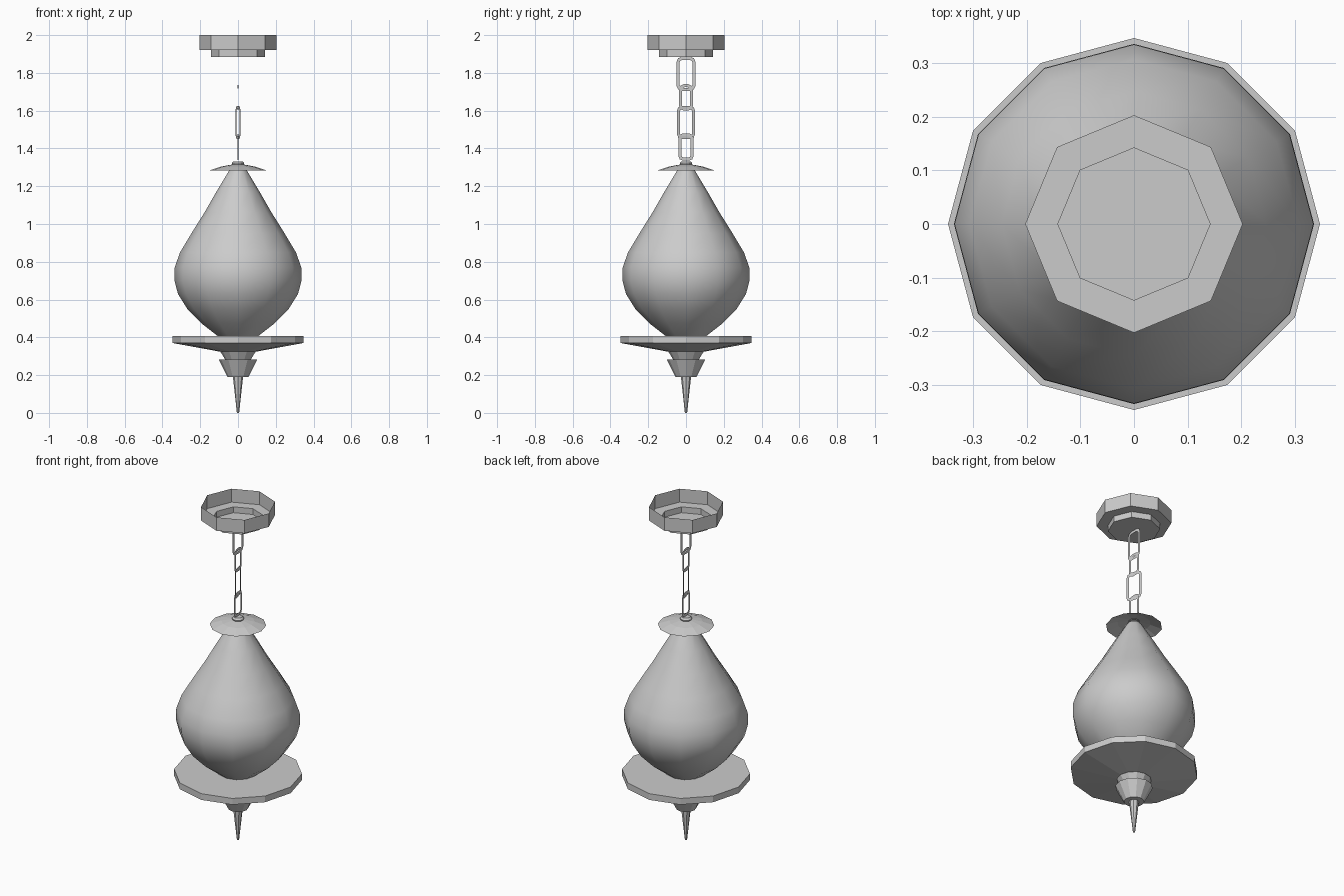
import bpy, bmesh
from math import sin, cos, pi, radians
from mathutils import Vector

if "Cube" in bpy.data.objects:
    bpy.data.objects.remove(bpy.data.objects["Cube"])


def finish(name, bm, smooth=False):
    me = bpy.data.meshes.new(name)
    bm.to_mesh(me)
    bm.free()
    for p in me.polygons:
        p.use_smooth = smooth
    ob = bpy.data.objects.new(name, me)
    bpy.context.collection.objects.link(ob)
    return ob


def lathe(name, profile, sides, cap_start=False, cap_end=False, smooth=False):
    """Revolve (radius, z) points, listed bottom to top, around the z axis."""
    bm = bmesh.new()
    rings = [[bm.verts.new((r * cos(2 * pi * i / sides), r * sin(2 * pi * i / sides), z))
              for i in range(sides)] for r, z in profile]
    for a, b in zip(rings, rings[1:]):
        for i in range(sides):
            j = (i + 1) % sides
            bm.faces.new((a[i], a[j], b[j], b[i]))
    if cap_start:
        bm.faces.new(rings[0][::-1])
    if cap_end:
        bm.faces.new(rings[-1])
    return finish(name, bm, smooth)


def chain_link(name, z0, z1, half, angle, width=0.016):
    """Flat rounded ring standing in the yz plane, turned about z."""
    bm = bmesh.new()
    mid, tall = (z0 + z1) / 2, (z1 - z0) / 2

    def outline(h, t, c):
        pts = []
        for sy, sz in ((1, 1), (-1, 1), (-1, -1), (1, -1)):
            corner = [(h, t - c), (h - 0.3 * c, t - 0.3 * c), (h - c, t)]
            if sy * sz < 0:
                corner.reverse()
            pts += [(sy * y, sz * z) for y, z in corner]
        return [bm.verts.new((0, y, mid + z)) for y, z in pts]

    outer = outline(half, tall, 0.026)
    inner = outline(half - width, tall - width, 0.014)
    n = len(outer)
    for i in range(n):
        j = (i + 1) % n
        bm.faces.new((outer[i], outer[j], inner[j], inner[i]))
    ob = finish(name, bm)
    ob.rotation_euler.z = radians(angle)
    return ob


# Ceiling canopy: stepped octagonal shell, open at the top
lathe("ceiling_canopy", [(0.142, 1.885), (0.142, 1.92), (0.203, 1.92), (0.203, 2.0)],
      8, cap_start=True)

# Hanging chain of flat links
links = [(1.705, 1.885, 0.05, 0), (1.60, 1.74, 0.038, 4),
         (1.45, 1.625, 0.05, 15), (1.335, 1.48, 0.041, 3)]
for k, (z0, z1, half, ang) in enumerate(links):
    chain_link(f"chain_link_{k + 1}", z0, z1, half, ang)

# Shallow cap with its small knob
lathe("top_cap", [(0.153, 1.283), (0.09, 1.304), (0.03, 1.315)], 12, cap_end=True)
lathe("cap_knob", [(0.03, 1.312), (0.033, 1.322), (0.024, 1.332)], 12, cap_end=True, smooth=False)

# Teardrop glass globe
lathe("glass_globe", [(0.105, 0.405), (0.195, 0.475), (0.268, 0.55), (0.318, 0.63),
                      (0.336, 0.70), (0.335, 0.77), (0.307, 0.85), (0.247, 0.95),
                      (0.178, 1.06), (0.115, 1.17), (0.052, 1.275), (0.035, 1.30)],
      12, smooth=True)

# Tray below the globe, with tapered underside and neck
lathe("tray", [(0.10, 0.325), (0.347, 0.37), (0.347, 0.407)], 12,
      cap_start=True, cap_end=True)
lathe("tray_neck", [(0.065, 0.278), (0.095, 0.327)], 12)

# Finial cup and spike
lathe("finial_cup", [(0.055, 0.19), (0.102, 0.282)], 12, cap_start=True, cap_end=True)
lathe("finial_spike", [(0.006, 0.0), (0.027, 0.192)], 8, cap_start=True)
